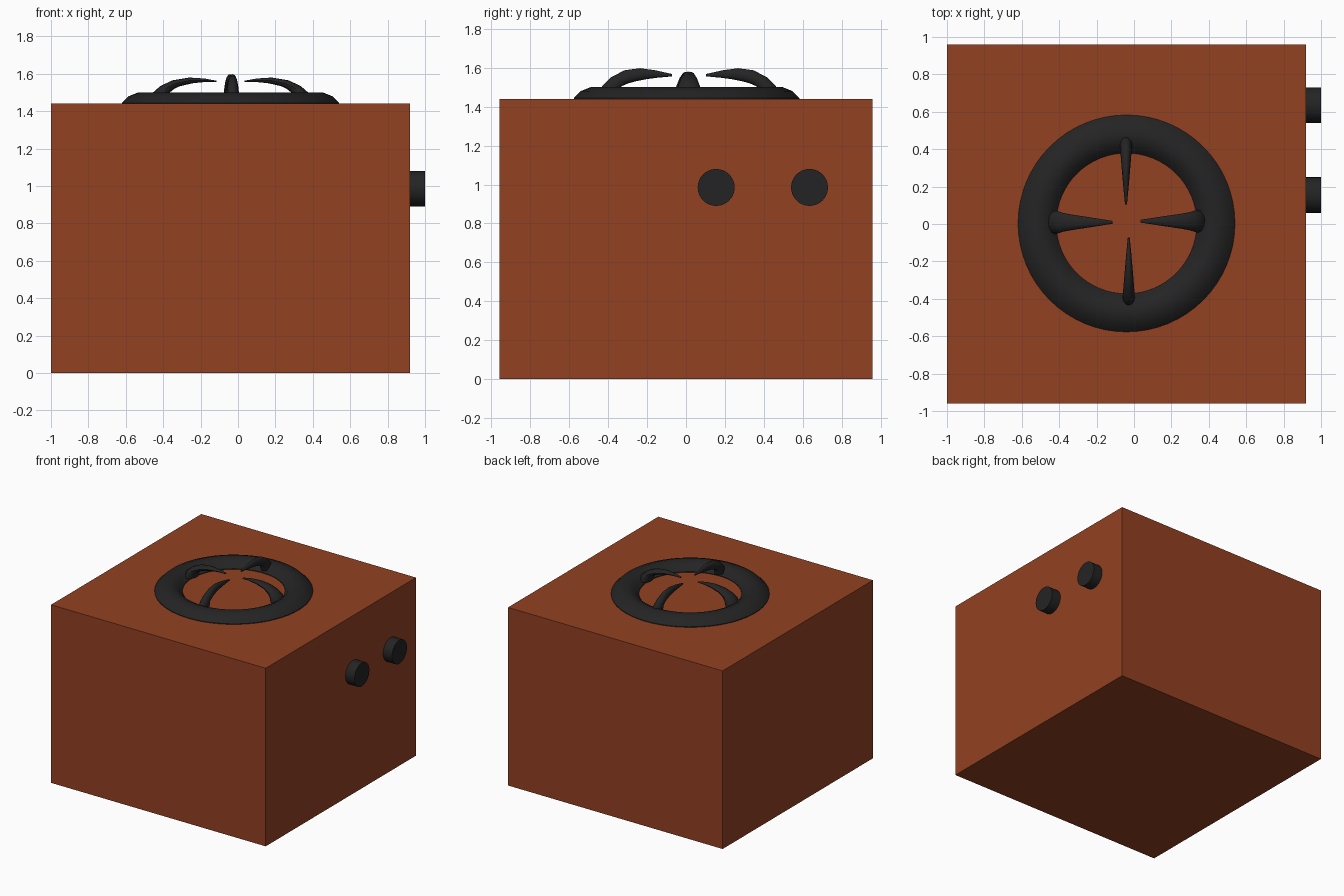
import bpy, bmesh, math
from mathutils import Vector, Matrix

if "Cube" in bpy.data.objects:
    bpy.data.objects.remove(bpy.data.objects["Cube"])


def material(name, rgb):
    m = bpy.data.materials.new(name)
    m.diffuse_color = (*rgb, 1)
    m.use_nodes = True
    m.node_tree.nodes["Principled BSDF"].inputs["Base Color"].default_value = m.diffuse_color
    return m


RUST = material("rust_brown", (0.29, 0.053, 0.016))
BLACK = material("soft_black", (0.0175, 0.0175, 0.0175))
CX, CY = -0.04, 0.003


def finish(bm, name, mat, smooth=None):
    bmesh.ops.recalc_face_normals(bm, faces=bm.faces)
    me = bpy.data.meshes.new(name)
    bm.to_mesh(me)
    bm.free()
    me.materials.append(mat)
    ob = bpy.data.objects.new(name, me)
    bpy.context.collection.objects.link(ob)
    if smooth:
        bpy.ops.object.select_all(action='DESELECT')
        ob.select_set(True)
        bpy.context.view_layer.objects.active = ob
        bpy.ops.object.shade_smooth_by_angle(angle=math.radians(smooth))
    return ob


def bridge(bm, a, b):
    n = len(a)
    for i in range(n):
        bm.faces.new((a[i], a[(i + 1) % n], b[(i + 1) % n], b[i]))


# Box body
bm = bmesh.new()
bmesh.ops.create_cube(bm, size=1, matrix=Matrix.Translation((-0.04, 0, 0.72))
                      @ Matrix.Diagonal((1.92, 1.92, 1.44, 1)))
finish(bm, "stove_body", RUST)

# Two control knobs on the right side
for i, y in enumerate((0.155, 0.635)):
    bm = bmesh.new()
    bmesh.ops.create_cone(bm, cap_ends=True, segments=32, radius1=0.095, radius2=0.095,
                          depth=0.10, matrix=Matrix.Translation((0.95, y, 0.985))
                          @ Matrix.Rotation(math.pi / 2, 4, 'Y'))
    finish(bm, f"knob_{i + 1}", BLACK, 35)

# Burner ring: low profile spun round the burner centre
profile = [(0.58, 1.43), (0.58, 1.445), (0.545, 1.48), (0.495, 1.5), (0.45, 1.5),
           (0.408, 1.48), (0.376, 1.445), (0.376, 1.43)]
bm = bmesh.new()
loops = []
for k in range(64):
    a = 2 * math.pi * k / 64
    loops.append([bm.verts.new((CX + r * math.cos(a), CY + r * math.sin(a), z))
                  for r, z in profile])
for k in range(64):
    bridge(bm, loops[k], loops[(k + 1) % 64])
finish(bm, "burner_ring", BLACK, 40)

# Curved pan supports: (outer r, outer z, inner r, inner z, width factor)
flat_horn = [(0.425, 1.46, 0.335, 1.46, 1), (0.415, 1.50, 0.325, 1.50, 0.95),
             (0.375, 1.535, 0.30, 1.52, 0.78), (0.31, 1.565, 0.27, 1.534, 0.64),
             (0.22, 1.58, 0.205, 1.549, 0.46), (0.14, 1.575, 0.14, 1.556, 0.28),
             (0.075, 1.563, 0.075, 1.555, 0.12)]
tall_horn = [(0.455, 1.46, 0.355, 1.46, 1), (0.445, 1.505, 0.345, 1.505, 0.95),
             (0.40, 1.55, 0.31, 1.52, 0.85), (0.33, 1.587, 0.27, 1.531, 0.72),
             (0.25, 1.598, 0.22, 1.541, 0.56), (0.17, 1.587, 0.16, 1.549, 0.38),
             (0.085, 1.568, 0.085, 1.556, 0.15)]


def support(name, horn, angle, half_width, side=0.0, shift=0.0, n=12):
    bm = bmesh.new()
    turn = Matrix.Translation((CX, CY, 0)) @ Matrix.Rotation(angle, 4, 'Z')
    prev = first = None
    for ro, zo, ri, zi, w in horn:
        mid = Vector(((ro + ri) / 2 + shift, side, (zo + zi) / 2))
        half = Vector(((ro - ri) / 2, 0, (zo - zi) / 2))
        ring = []
        for k in range(n):
            a = 2 * math.pi * k / n
            p = mid + half * math.cos(a) + Vector((0, half_width * w * math.sin(a), 0))
            ring.append(bm.verts.new(turn @ p))
        if prev:
            bridge(bm, prev, ring)
        else:
            first = ring
        prev = ring
    bm.faces.new(first)
    bm.faces.new(prev)
    finish(bm, name, BLACK, 45)


support("pan_support_right", flat_horn, 0, 0.062, side=0.012)
support("pan_support_back", tall_horn, math.pi / 2, 0.034, side=0.003, shift=0.015)
support("pan_support_left", flat_horn, math.pi, 0.064, side=-0.006)
support("pan_support_front", tall_horn, -math.pi / 2, 0.034, side=0.012, shift=-0.01)
